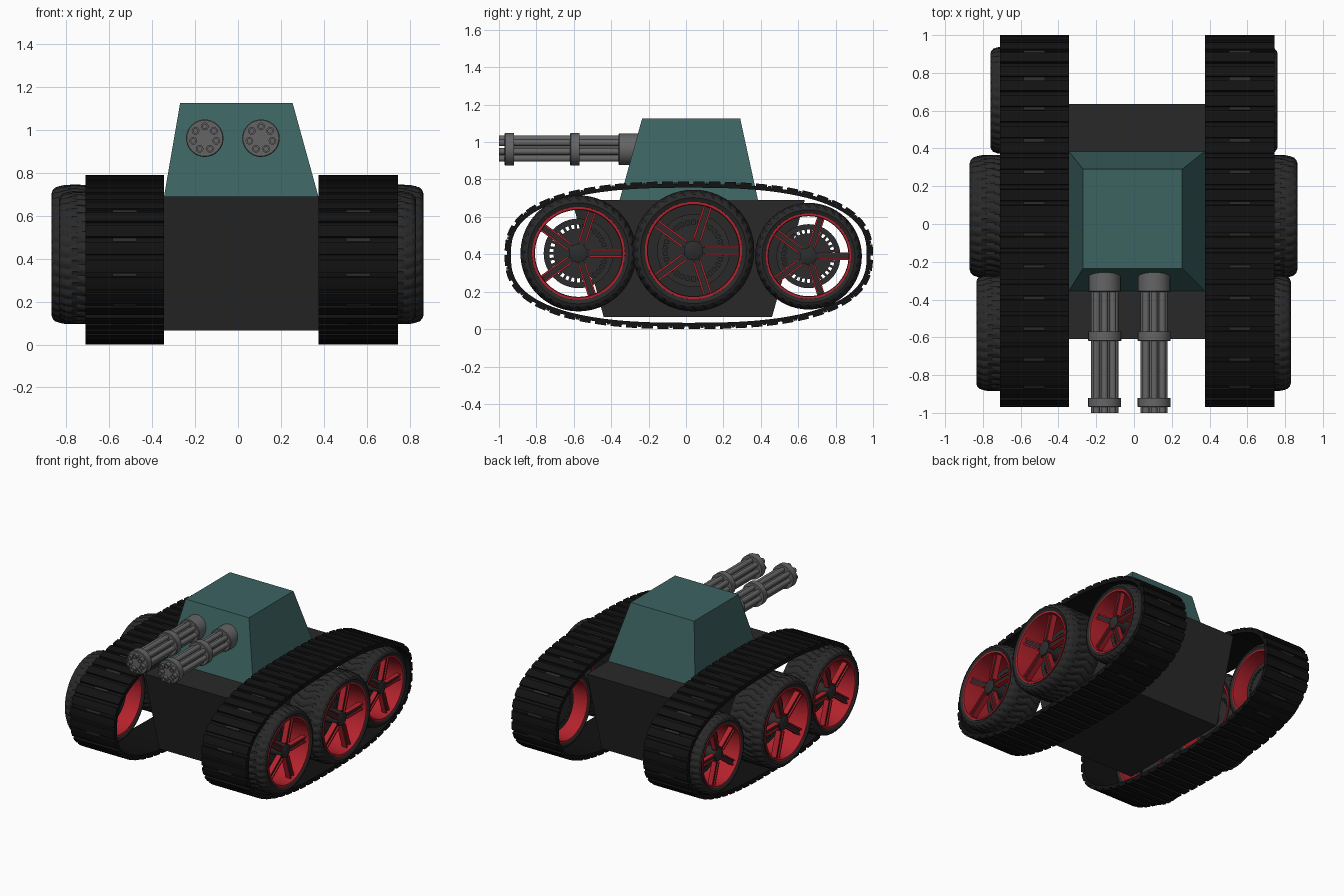
import bpy, bmesh
from math import sin, cos, pi, radians, hypot
from mathutils import Matrix, Vector

if "Cube" in bpy.data.objects:
    bpy.data.objects.remove(bpy.data.objects["Cube"])


def material(name, rgb):
    m = bpy.data.materials.new(name)
    m.diffuse_color = (*rgb, 1)
    m.use_nodes = True
    m.node_tree.nodes["Principled BSDF"].inputs["Base Color"].default_value = m.diffuse_color
    return m


BLACK = material("track_black", (0.006, 0.006, 0.006))
RUBBER = material("tyre_rubber", (0.022, 0.022, 0.022))
DARK = material("dark_steel", (0.025, 0.025, 0.025))
HULL = material("hull_charcoal", (0.022, 0.022, 0.022))
TEAL = material("turret_teal", (0.045, 0.125, 0.12))
RED = material("rim_red", (0.45, 0.016, 0.025))
STEEL = material("gun_steel", (0.13, 0.13, 0.13))


def finish(bm, name, mat, M=Matrix(), smooth=None):
    bmesh.ops.remove_doubles(bm, verts=bm.verts, dist=1e-5)
    bm.transform(M)
    bmesh.ops.recalc_face_normals(bm, faces=bm.faces)
    me = bpy.data.meshes.new(name)
    bm.to_mesh(me)
    bm.free()
    ob = bpy.data.objects.new(name, me)
    bpy.context.collection.objects.link(ob)
    me.materials.append(mat)
    if smooth:
        bpy.ops.object.select_all(action='DESELECT')
        ob.select_set(True)
        bpy.context.view_layer.objects.active = ob
        bpy.ops.object.shade_smooth_by_angle(angle=radians(smooth))
    return ob


def loft(bm, rings):
    """Closed rings joined in a closed loop."""
    vs = [[bm.verts.new(p) for p in r] for r in rings]
    n, k = len(vs), len(vs[0])
    for i in range(n):
        a, b = vs[i], vs[(i + 1) % n]
        for j in range(k):
            bm.faces.new((a[j], a[(j + 1) % k], b[(j + 1) % k], b[j]))


def lathe(bm, profile, n, tread=lambda x, r, t: r):
    """Spin a closed (x, r) profile round the x axis."""
    rings = []
    for i in range(n):
        t = 2 * pi * i / n
        rings.append([(x, tread(x, r, t) * cos(t), tread(x, r, t) * sin(t)) for x, r in profile])
    loft(bm, rings)


def box(bm, lo, hi, M=Matrix()):
    lo, hi = Vector(lo), Vector(hi)
    S = Matrix.Diagonal((*(hi - lo), 1))
    bmesh.ops.create_cube(bm, size=1, matrix=M @ Matrix.Translation((lo + hi) / 2) @ S)


def frustum(name, mat, bottom, top):
    """Four-sided block from two (x0, x1, y0, y1, z) rectangles."""
    bm = bmesh.new()
    q = [[bm.verts.new(p) for p in ((x0, y0, z), (x1, y0, z), (x1, y1, z), (x0, y1, z))]
         for x0, x1, y0, y1, z in (bottom, top)]
    bm.faces.new(q[0])
    bm.faces.new(q[1])
    for i in range(4):
        j = (i + 1) % 4
        bm.faces.new((q[0][i], q[0][j], q[1][j], q[1][i]))
    finish(bm, name, mat)


# Hull and turret
frustum("hull", HULL, (-.345, .375, -.44, .46, .065), (-.345, .375, -.61, .635, .69))
frustum("turret", TEAL, (-.345, .375, -.355, .385, .69), (-.27, .255, -.235, .29, 1.125))

# Track path: rounded oval resampled by arc length
CY, CZ, A, B, EXP, LINKS = .015, .395, .985, .395, 2.6, 56


def oval(t):
    c, s = cos(t), sin(t)
    f = lambda v: (1 if v >= 0 else -1) * abs(v) ** (2 / EXP)
    return CY + A * f(c), CZ + B * f(s)


fine = [oval(2 * pi * i / 4000) for i in range(4001)]
dist = [0]
for p, q in zip(fine, fine[1:]):
    dist.append(dist[-1] + hypot(q[0] - p[0], q[1] - p[1]))


def at(u):
    """Point and outward normal at fraction u of the track length."""
    d = (u % 1) * dist[-1]
    i = next(k for k in range(4000) if dist[k + 1] >= d)
    f = (d - dist[i]) / (dist[i + 1] - dist[i])
    p, q = fine[i], fine[i + 1]
    ty, tz = q[0] - p[0], q[1] - p[1]
    l = hypot(ty, tz)
    return p[0] + ty * f, p[1] + tz * f, tz / l, -ty / l


def track(name, x0, x1):
    bm = bmesh.new()
    rings = []
    for i in range(LINKS):
        for f, drop in ((0, 0), (.35, 0), (.70, 0), (.72, .014), (.98, .014)):
            y, z, ny, nz = at((i + f) / LINKS)
            o = (y - ny * drop, z - nz * drop)
            n = (y - ny * .034, z - nz * .034)
            rings.append([(x0, *n), (x1, *n), (x1, *o), (x0, *o)])
    loft(bm, rings)
    finish(bm, name, BLACK)
    # raised guide bar on every second link
    bm = bmesh.new()
    c = (x0 + x1) / 2
    for i in range(0, LINKS, 2):
        y, z, ny, nz = at((i + .85) / LINKS)
        M = Matrix(((1, 0, 0, c), (0, nz, ny, y), (0, -ny, nz, z), (0, 0, 0, 1)))
        box(bm, (-.057, -.008, -.02), (.057, .008, -.006), M)
    finish(bm, name + "_guide_bars", DARK)


track("left_track", -.71, -.345)
track("right_track", .375, .745)


def wheel(name, side, xo, y, z, R, w):
    """Local x runs from 0 at the outer face to -w at the inner face."""
    M = Matrix.Translation((xo, y, z)) @ Matrix.Diagonal((side, 1, 1, 1))

    def scaled(pts):
        return [(x * w, r * R) for x, r in pts]

    # tyre with wavy tread grooves
    half = [(-.2, .77), (-.04, .80), (0, .87), (-.02, .92), (-.06, .96), (-.14, .985),
            (-.22, 1), (-.30, 1), (-.38, 1), (-.46, 1)]
    prof = half + [(-1 - x, r) for x, r in reversed(half)]

    def tread(x, r, t):
        if r < .94 * R:
            return r
        return r - (.025 * R if sin(36 * t + 1.8 * sin(x / w * 4 * pi)) < -.35 else 0)
    bm = bmesh.new()
    lathe(bm, scaled(prof), 180, tread)
    finish(bm, name + "_tyre", RUBBER, M, 30)

    # rim barrel
    bm = bmesh.new()
    lathe(bm, scaled([(-.02, .80), (-.02, .76), (-.12, .75), (-.88, .75), (-.98, .76), (-.98, .80)]), 64)
    finish(bm, name + "_rim", RED, M, 35)

    # five double spokes: dark core, red edges
    core, edge = bmesh.new(), bmesh.new()
    for i in range(5):
        T = Matrix.Rotation(2 * pi * i / 5, 4, 'X')
        box(core, (-.26 * w, .12 * R, -.05 * R), (-.14 * w, .76 * R, .05 * R), T)
        for s in (-1, 1):
            c = s * .055 * R
            box(edge, (-.24 * w, .18 * R, c - .016 * R), (-.10 * w, .76 * R, c + .016 * R), T)
    finish(core, name + "_spokes", DARK, M)
    finish(edge, name + "_spoke_edges", RED, M)

    # hub and slotted brake disc
    bm = bmesh.new()
    lathe(bm, scaled([(-.08, 0), (-.08, .10), (-.11, .16), (-.68, .16), (-.68, 0)]), 32)
    finish(bm, name + "_hub", DARK, M, 35)
    bm = bmesh.new()
    for r0, r1 in ((.14, .43), (.50, .60)):
        lathe(bm, scaled([(-.60, r0), (-.60, r1), (-.66, r1), (-.66, r0)]), 48)
    for i in range(30):
        T = Matrix.Rotation(2 * pi * i / 30, 4, 'X')
        box(bm, (-.655 * w, .42 * R, -.022 * R), (-.605 * w, .51 * R, .022 * R), T)
    finish(bm, name + "_brake_disc", DARK, M, 35)


# Three wheels per side: (label, y, z, radius, outer x right, outer x left)
for label, y, z, R, xr, xl in (("front", -.575, .405, .31, .83, -.835),
                               ("middle", .04, .42, .325, .865, -.87),
                               ("rear", .655, .39, .285, .76, -.76)):
    wheel("right_" + label + "_wheel", 1, xr, y, z, R, R * .9)
    wheel("left_" + label + "_wheel", -1, xl, y, z, R, R * .9)


def rotary_gun(name, x, z=.962):
    # local +x points forward (-y)
    M = Matrix.Translation((x, 0, z)) @ Matrix.Rotation(-pi / 2, 4, 'Z')
    bm = bmesh.new()
    for a, b, r in ((.20, .36, .085), (.57, .62, .0875), (.92, .97, .0875), (.30, .95, .034)):
        lathe(bm, [(a, 0), (a, r), (b - .004, r), (b, r - .004), (b, 0)], 32)
    finish(bm, name + "_body", STEEL, M, 35)
    # seven hollow barrels
    bm = bmesh.new()
    for i in range(7):
        t = 2 * pi * i / 7 + pi / 2
        tube = bmesh.new()
        lathe(tube, [(.34, 0), (.34, .018), (1.0, .018), (1.0, .010), (.96, .010), (.96, 0)], 14)
        tube.transform(Matrix.Translation((0, .055 * cos(t), .055 * sin(t))))
        tmp = bpy.data.meshes.new("tmp")
        tube.to_mesh(tmp)
        tube.free()
        bm.from_mesh(tmp)
        bpy.data.meshes.remove(tmp)
    finish(bm, name + "_barrels", STEEL, M, 35)


rotary_gun("left_gun", -.155)
rotary_gun("right_gun", .107)
